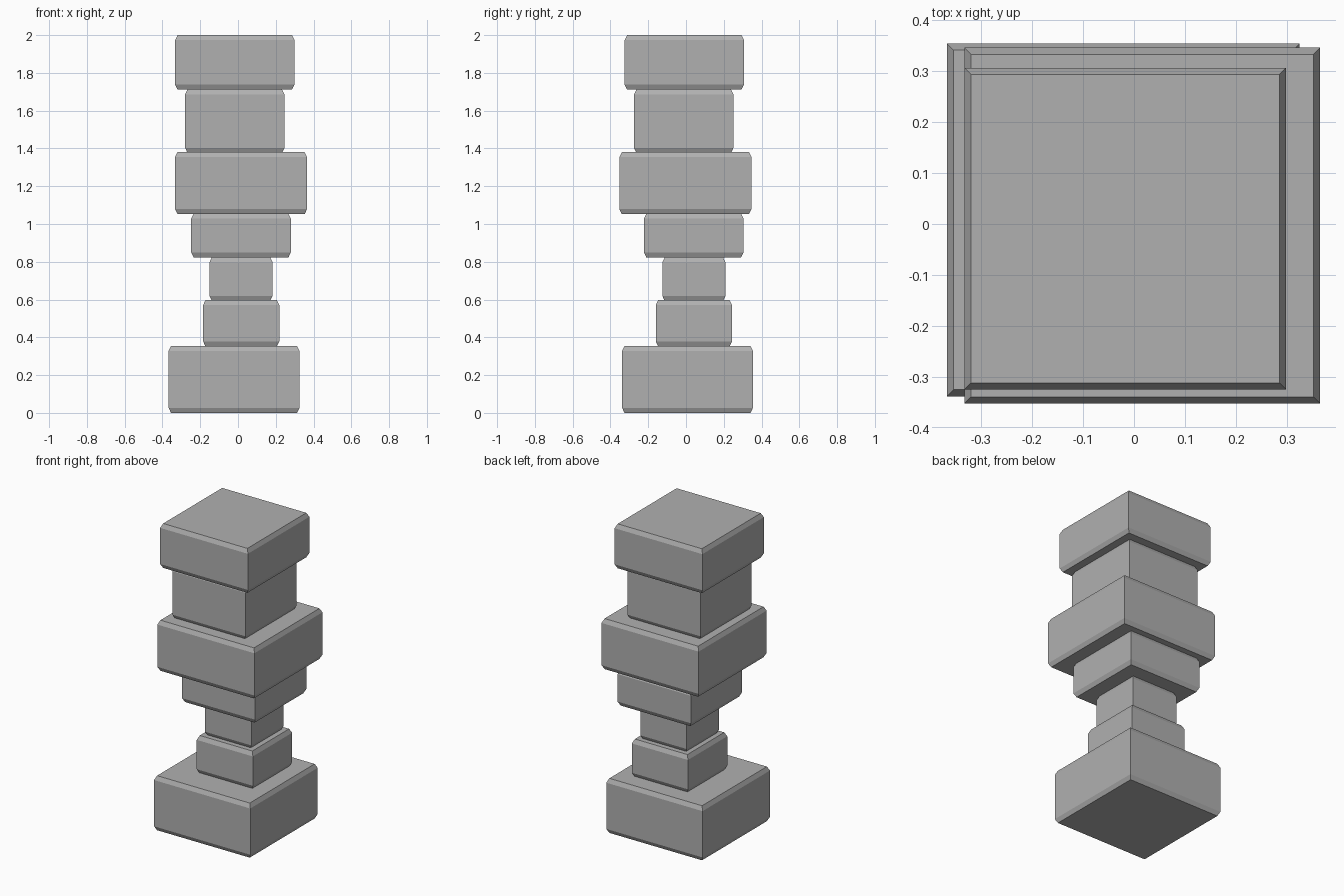
import bpy, bmesh

if "Cube" in bpy.data.objects:
    bpy.data.objects.remove(bpy.data.objects["Cube"])

INSET, RISE = 0.013, 0.027  # chamfer on top and bottom rims

stone = bpy.data.materials.new("dark_grey")
stone.diffuse_color = (0.435, 0.435, 0.435, 1)
stone.use_nodes = True
stone.node_tree.nodes["Principled BSDF"].inputs["Base Color"].default_value = stone.diffuse_color


def block(name, cx, cy, size, z0, z1):
    """Square box with chamfered top and bottom rims and sharp upright corners."""
    bm = bmesh.new()
    rings = []
    for z, inset in ((z0, INSET), (z0 + RISE, 0), (z1 - RISE, 0), (z1, INSET)):
        h = size / 2 - inset
        rings.append([bm.verts.new((cx + sx * h, cy + sy * h, z))
                      for sx, sy in ((-1, -1), (1, -1), (1, 1), (-1, 1))])
    for low, high in zip(rings, rings[1:]):
        for i in range(4):
            j = (i + 1) % 4
            bm.faces.new((low[i], low[j], high[j], high[i]))
    bm.faces.new(rings[0][::-1])
    bm.faces.new(rings[-1])
    mesh = bpy.data.meshes.new(name)
    bm.to_mesh(mesh)
    bm.free()
    mesh.materials.append(stone)
    bpy.context.collection.objects.link(bpy.data.objects.new(name, mesh))


# Stacked blocks, bottom to top: name, centre x/y, width, z range
block("base_block", -0.021, 0.008, 0.693, 0.0, 0.355)
block("lower_block", 0.017, 0.042, 0.404, 0.352, 0.597)
block("neck_block", 0.016, 0.042, 0.334, 0.592, 0.824)
block("middle_block", 0.016, 0.041, 0.527, 0.822, 1.055)
block("wide_block", 0.016, -0.003, 0.699, 1.052, 1.381)
block("upper_block", -0.017, -0.012, 0.526, 1.376, 1.713)
block("top_block", -0.017, -0.009, 0.632, 1.711, 2.0)
